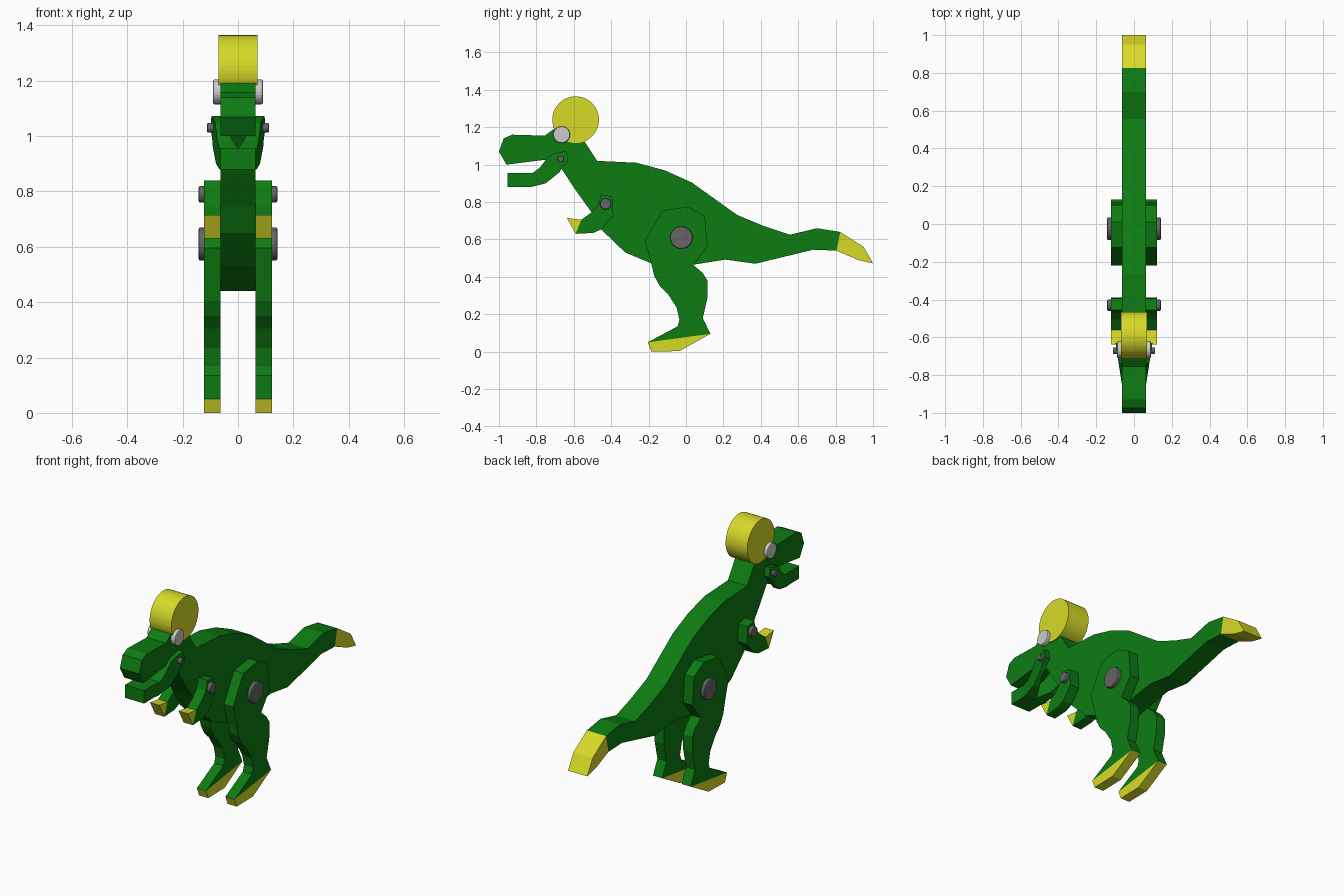
import bpy, bmesh
from mathutils import Vector, Matrix

if "Cube" in bpy.data.objects:
    bpy.data.objects.remove(bpy.data.objects["Cube"])


def mat(name, r, g, b):
    m = bpy.data.materials.new(name)
    m.diffuse_color = (r, g, b, 1)
    m.use_nodes = True
    m.node_tree.nodes["Principled BSDF"].inputs["Base Color"].default_value = m.diffuse_color
    return m


GREEN = mat("green", 0.004, 0.20, 0.006)
YELLOW = mat("yellow", 0.68, 0.70, 0.02)
GREY = mat("dark grey", 0.13, 0.13, 0.13)
WHITE = mat("pale grey", 0.60, 0.60, 0.60)


def finish(name, bm, *mats):
    bmesh.ops.recalc_face_normals(bm, faces=bm.faces)
    me = bpy.data.meshes.new(name)
    bm.to_mesh(me)
    bm.free()
    for m in mats:
        me.materials.append(m)
    ob = bpy.data.objects.new(name, me)
    bpy.context.collection.objects.link(ob)
    return ob


def plate_bm(pts, x0, x1):
    """Side profile (y, z) extruded from x0 to x1."""
    bm = bmesh.new()
    face = bm.faces.new([bm.verts.new((x0, y, z)) for y, z in pts])
    new = bmesh.ops.extrude_face_region(bm, geom=[face], use_keep_orig=True)["geom"]
    bmesh.ops.translate(bm, vec=(x1 - x0, 0, 0),
                        verts=[v for v in new if isinstance(v, bmesh.types.BMVert)])
    return bm


def cut(bm, co, no):
    bmesh.ops.bisect_plane(bm, geom=bm.verts[:] + bm.edges[:] + bm.faces[:],
                           dist=1e-4, plane_co=co, plane_no=no)


def tipped_plate(name, pts, x0, x1, p, q):
    """Green plate, yellow on the left of the line p -> q."""
    bm = plate_bm(pts, x0, x1)
    co = Vector((0, *p))
    no = Vector((0, p[1] - q[1], q[0] - p[0])).normalized()
    cut(bm, co, no)
    for f in bm.faces:
        f.material_index = int((f.calc_center_median() - co).dot(no) > 1e-4)
    return finish(name, bm, GREEN, YELLOW)


def peg(name, y, z, r, half, m, segs=32, bevel=0.0):
    """Cylinder through the toy along x."""
    bm = bmesh.new()
    bmesh.ops.create_cone(bm, cap_ends=True, segments=segs, radius1=r, radius2=r, depth=2 * half,
                          matrix=Matrix.Translation((0, y, z)) @ Matrix.Rotation(1.5707963, 4, 'Y'))
    if bevel:
        rims = [e for e in bm.edges if abs(e.verts[0].co.x - e.verts[1].co.x) < 1e-4]
        bmesh.ops.bevel(bm, geom=rims, offset=bevel, segments=2, profile=0.5, affect='EDGES')
    return finish(name, bm, m)


# body with head and tail
body = [(-1, 1.07), (-.975, 1.14), (-.93, 1.16), (-.755, 1.155), (-.70, 1.195), (-.60, 1.2),
        (-.54, 1.12), (-.475, 1.02), (-.265, 1.01), (-.115, .97), (.03, .905), (.275, .73),
        (.42, .67), (.555, .625), (.70, .66), (.825, .64), (.95, .56), (1, .472), (.92, .49),
        (.805, .54), (.68, .545), (.37, .47), (.21, .492), (.04, .465), (-.07, .44),
        (-.185, .472), (-.325, .53), (-.45, .65), (-.505, .745), (-.595, .87), (-.66, .97),
        (-.70, 1.03), (-.76, 1.025), (-.96, 1.0)]
tipped_plate("body", body, -.0625, .0625, (.825, .64), (.805, .54))

# legs and arms
leg = [(-.125, .755), (.01, .775), (.10, .725), (.115, .565), (.04, .463), (.09, .42),
       (.115, .38), (.115, .29), (.09, .18), (.13, .095), (-.035, .003), (-.185, 0),
       (-.205, .05), (-.045, .135), (-.035, .17), (-.05, .235), (-.095, .305), (-.14, .35),
       (-.17, .405), (-.185, .47), (-.22, .595)]
arm = [(-.455, .84), (-.395, .83), (-.388, .73), (-.45, .655), (-.495, .635), (-.59, .63),
       (-.637, .715), (-.56, .705), (-.505, .745), (-.47, .785)]
for side, s in (("right", 1), ("left", -1)):
    tipped_plate(side + "_leg", leg, s * .0625, s * .122, (.13, .095), (-.205, .05))
    tipped_plate(side + "_arm", arm, s * .0625, s * .122, (-.59, .63), (-.56, .705))

# lower jaw: flares towards the hinge and forks around the neck
jaw = [(-.955, .955), (-.82, .955), (-.78, .985), (-.735, 1.045), (-.70, 1.06), (-.64, 1.073),
       (-.63, 1.02), (-.66, .99), (-.675, .96), (-.75, .90), (-.83, .88), (-.955, .88)]


def ramp(y, y0, y1, a, b):
    return a + (b - a) * min(1, max(0, (y - y0) / (y1 - y0)))


for side, s in (("right", 1), ("left", -1)):
    bm = plate_bm(jaw, 0, 1)
    for y in (-.86, -.82, -.70):
        cut(bm, (0, y, 0), (0, 1, 0))
    for v in bm.verts:
        inner = v.co.x < .5
        y = v.co.y
        v.co.x = s * (ramp(y, -.82, -.70, 0, .064) if inner else ramp(y, -.86, -.63, .0625, .098))
    middle = [f for f in bm.faces if all(abs(v.co.x) < 1e-5 for v in f.verts)]
    bmesh.ops.delete(bm, geom=middle, context='FACES_ONLY')
    bmesh.ops.triangulate(bm, faces=[f for f in bm.faces if len(f.verts) > 4])
    finish(side + "_jaw", bm, GREEN)

# crest wheel, eyes and joint pegs
peg("crest_wheel", -.59, 1.24, .125, .07, YELLOW, 48)
peg("eyes", -.665, 1.16, .045, .09, WHITE, 24, .006)
peg("jaw_peg", -.67, 1.03, .017, .112, GREY, 16, .004)
peg("arm_peg", -.43, .79, .03, .142, GREY, 24, .006)
peg("leg_peg", -.025, .61, .06, .142, GREY, 32, .006)
